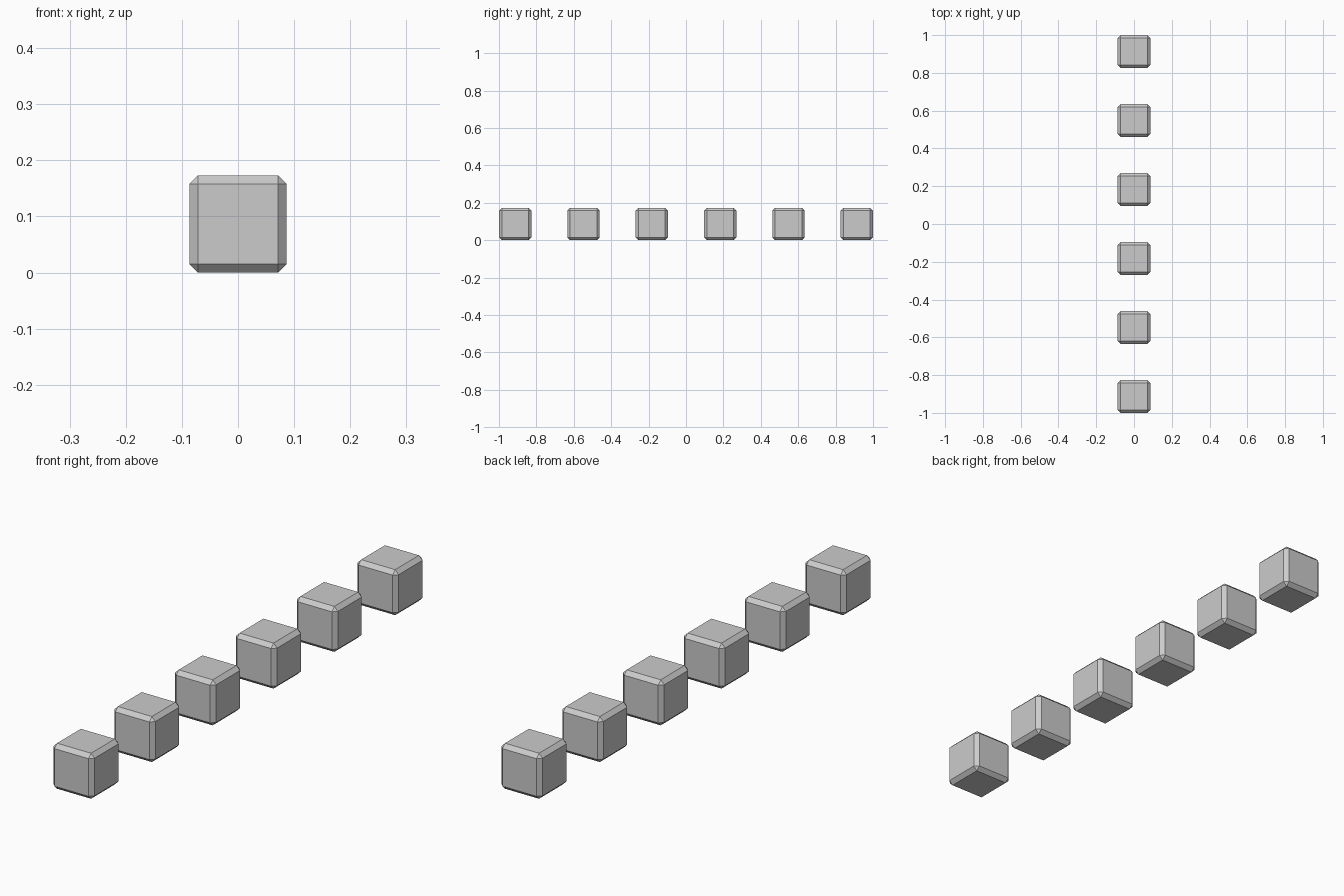
import bpy

if "Cube" in bpy.data.objects:
    bpy.data.objects.remove(bpy.data.objects["Cube"])

SIZE = 0.173      # edge length of each block
CHAMFER = 0.015   # flat chamfer on every edge
COUNT = 6
FIRST = -1 + SIZE / 2
STEP = (2 - SIZE) / (COUNT - 1)

# Row of identical chamfered blocks running front to back
for i in range(COUNT):
    bpy.ops.mesh.primitive_cube_add(size=SIZE, location=(0, FIRST + i * STEP, SIZE / 2))
    block = bpy.context.object
    block.name = f"block_{i + 1}"
    bevel = block.modifiers.new("chamfer", 'BEVEL')
    bevel.width = CHAMFER
    bevel.segments = 1
    bevel.limit_method = 'NONE'
